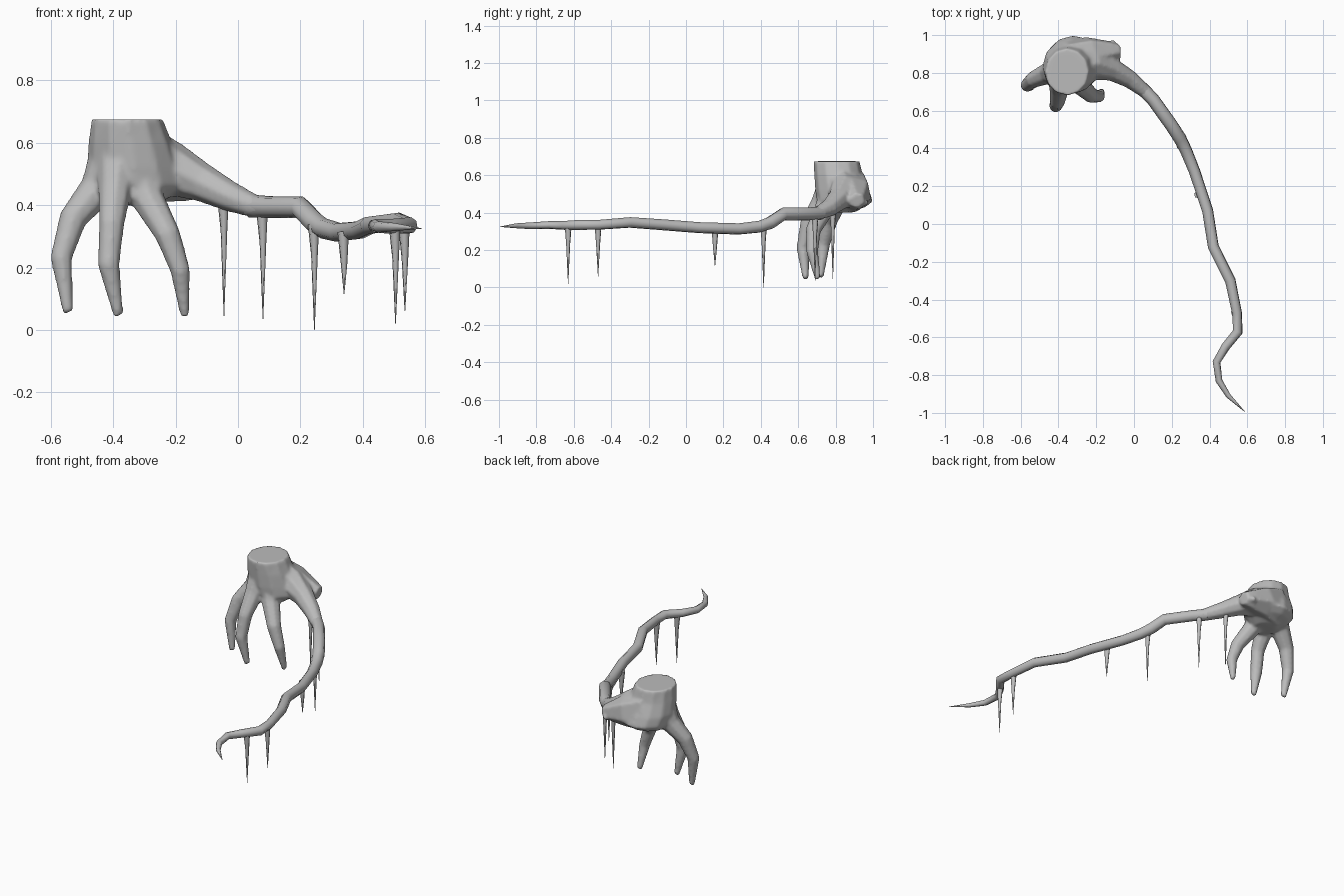
import bpy, bmesh, math
from mathutils import Vector

if "Cube" in bpy.data.objects:
    bpy.data.objects.remove(bpy.data.objects["Cube"])

grey = bpy.data.materials.new("root_grey")
grey.use_nodes = True
grey.diffuse_color = (0.5, 0.5, 0.5, 1)
grey.node_tree.nodes["Principled BSDF"].inputs["Base Color"].default_value = grey.diffuse_color


def loft(bm, rings):
    """Bridge equal rings of points and cap both ends."""
    rows = [[bm.verts.new(p) for p in ring] for ring in rings]
    n = len(rows[0])
    for a, b in zip(rows, rows[1:]):
        for i in range(n):
            j = (i + 1) % n
            bm.faces.new((a[i], a[j], b[j], b[i]))
    bm.faces.new(rows[0][::-1])
    bm.faces.new(rows[-1])


def tube(bm, path, sides=8):
    """Tapered tube through (x, y, z, radius) points."""
    pts = [Vector(p[:3]) for p in path]
    rings = []
    axis = (pts[1] - pts[0]).normalized()
    side = axis.orthogonal().normalized()
    for i, p in enumerate(pts):
        axis = (pts[min(i + 1, len(pts) - 1)] - pts[max(i - 1, 0)]).normalized()
        side = (side - axis * side.dot(axis)).normalized()
        up = axis.cross(side)
        ring = []
        for k in range(sides):
            a = math.tau * k / sides
            ring.append(p + (side * math.cos(a) + up * math.sin(a)) * path[i][3])
        rings.append(ring)
    loft(bm, rings)


def finish(bm, name):
    bmesh.ops.recalc_face_normals(bm, faces=bm.faces)
    mesh = bpy.data.meshes.new(name)
    bm.to_mesh(mesh)
    bm.free()
    mesh.materials.append(grey)
    obj = bpy.data.objects.new(name, mesh)
    bpy.context.collection.objects.link(obj)
    return obj


def smooth(obj, degrees):
    bpy.ops.object.select_all(action='DESELECT')
    obj.select_set(True)
    bpy.context.view_layer.objects.active = obj
    bpy.ops.object.shade_smooth_by_angle(angle=math.radians(degrees))


# Stump: stacked ovals (x, y, z, half width, half depth)
bm = bmesh.new()
ovals = [(-.33, .80, .40, .07, .07), (-.33, .84, .43, .12, .12),
         (-.32, .85, .46, .15, .15), (-.335, .835, .52, .15, .145),
         (-.345, .815, .60, .135, .13), (-.355, .805, .675, .115, .125)]
rings = []
for x, y, z, w, d in ovals:
    rings.append([(x + w * math.cos(math.tau * k / 12), y + d * math.sin(math.tau * k / 12), z)
                  for k in range(12)])
loft(bm, rings)

# Three clawed legs
tube(bm, [(-.40, .81, .55, .08), (-.45, .80, .45, .06), (-.53, .765, .355, .046),
          (-.567, .735, .23, .036), (-.545, .72, .055, .017)])
tube(bm, [(-.38, .78, .55, .08), (-.395, .72, .45, .055), (-.405, .65, .34, .042),
          (-.415, .625, .21, .036), (-.383, .64, .045, .017)])
tube(bm, [(-.32, .80, .54, .08), (-.29, .74, .42, .055), (-.225, .68, .305, .042),
          (-.185, .675, .19, .033), (-.17, .705, .045, .016)])

# Shoulder flowing into the long root, and the broken stub behind it
tube(bm, [(-.33, .83, .55, .12), (-.21, .85, .515, .088), (-.11, .815, .47, .062),
          (-.02, .765, .425, .049), (.06, .70, .394, .037), (.10, .66, .394, .034)])
tube(bm, [(-.33, .86, .52, .13), (-.22, .90, .50, .098), (-.13, .91, .475, .065),
          (-.075, .915, .465, .042)], 6)
tube(bm, [(-.15, .92, .46, .04), (-.105, .97, .45, .012)], 5)
stump = finish(bm, "stump_with_legs")

# Fuse the stump pieces into one skin with soft joints
remesh = stump.modifiers.new("fuse", 'REMESH')
remesh.mode = 'VOXEL'
remesh.voxel_size = 0.009
remesh.use_smooth_shade = True
soften = stump.modifiers.new("soften", 'SMOOTH')
soften.factor = 0.5
soften.iterations = 6
bpy.ops.object.select_all(action='DESELECT')
stump.select_set(True)
bpy.context.view_layer.objects.active = stump
for name in ("fuse", "soften"):
    bpy.ops.object.modifier_apply(modifier=name)
smooth(stump, 60)

# Long creeping root with a curled tip
bm = bmesh.new()
tube(bm, [(.04, .72, .397, .037), (.10, .66, .394, .035), (.20, .52, .393, .035),
          (.245, .45, .345, .035), (.275, .39, .325, .033), (.32, .28, .313, .031),
          (.39, .07, .32, .03), (.42, -.12, .335, .03), (.51, -.30, .348, .029),
          (.545, -.47, .335, .027), (.55, -.57, .335, .027), (.485, -.65, .332, .024),
          (.437, -.73, .334, .021), (.45, -.83, .33, .018), (.50, -.91, .33, .013),
          (.588, -.995, .325, .001)])
smooth(finish(bm, "long_root"), 50)

# Thin spikes hanging from the root: x, y, top, tip
spikes = [(-.045, .785, .42, .045), (.08, .69, .38, .035), (.245, .415, .34, 0),
          (.34, .155, .315, .115), (.505, -.63, .33, .02), (.535, -.47, .33, .06)]
for i, (x, y, top, tip) in enumerate(spikes):
    bm = bmesh.new()
    tube(bm, [(x - .003, y, top, .019), (x, y, top - .1, .011), (x, y, tip, .001)], 6)
    smooth(finish(bm, f"hanging_spike_{i + 1}"), 70)
